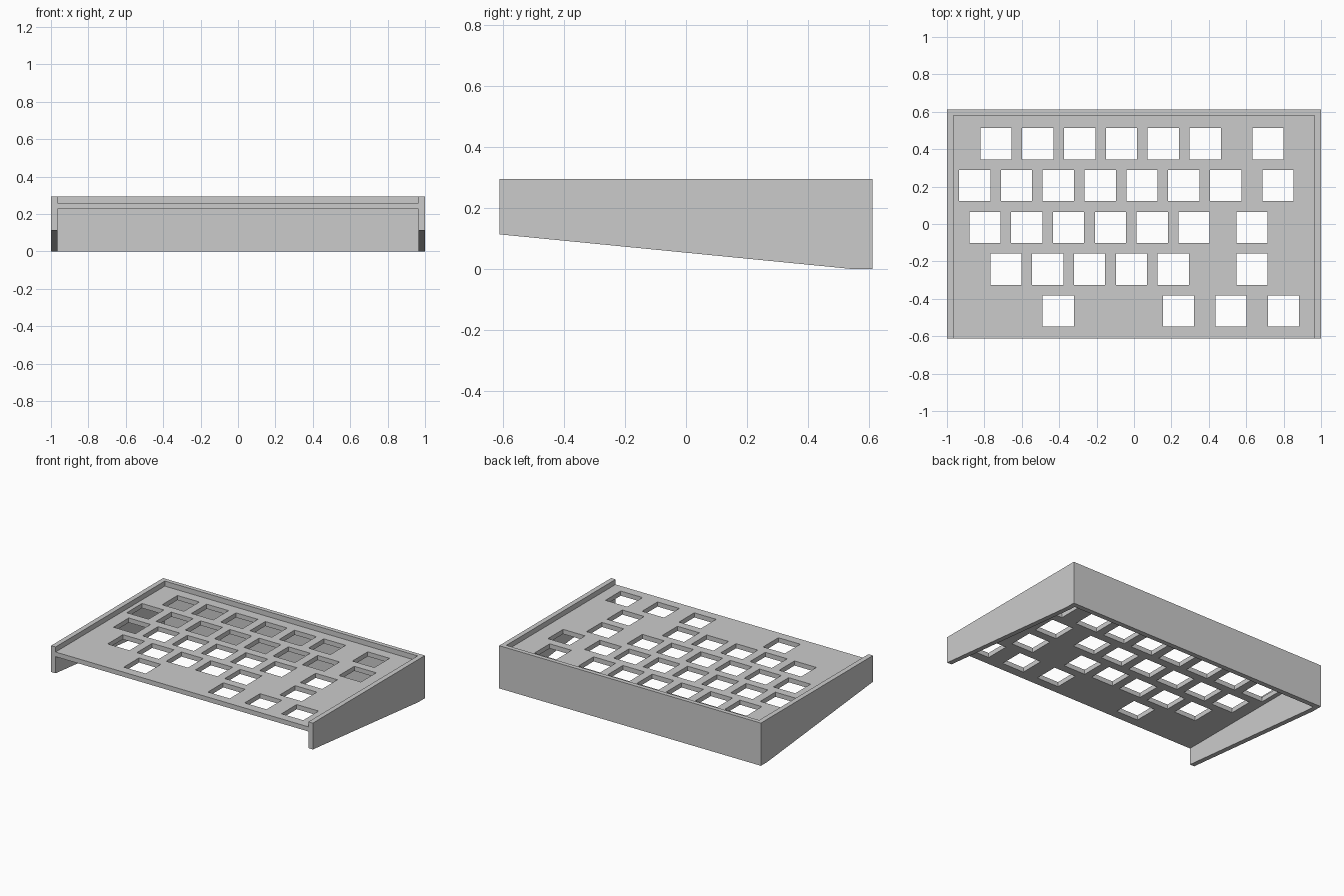
import bpy
import bmesh

if "Cube" in bpy.data.objects:
    bpy.data.objects.remove(bpy.data.objects["Cube"], do_unlink=True)

WALL = 0.034          # side and back wall thickness
DEPTH = 0.611         # half depth
TOP = 0.295
PLATE_LOW, PLATE_TOP = 0.228, 0.26
KEY = 0.167           # key opening size
PITCH = 0.2237        # spacing of keys and rows

grey = bpy.data.materials.new("plain_grey")
grey.use_nodes = True
grey.diffuse_color = (0.6, 0.6, 0.6, 1)
grey.node_tree.nodes["Principled BSDF"].inputs["Base Color"].default_value = (0.6, 0.6, 0.6, 1)


def make_object(name, bm):
    bmesh.ops.recalc_face_normals(bm, faces=bm.faces)
    mesh = bpy.data.meshes.new(name)
    bm.to_mesh(mesh)
    bm.free()
    mesh.materials.append(grey)
    obj = bpy.data.objects.new(name, mesh)
    bpy.context.collection.objects.link(obj)
    return obj


def add_box(bm, low, high):
    corners = bmesh.ops.create_cube(bm, size=1)["verts"]
    for v in corners:
        for i in range(3):
            v.co[i] = high[i] if v.co[i] > 0 else low[i]


# Case body: wedge-shaped side profile extruded across the width
bm = bmesh.new()
profile = [(-DEPTH, 0.113), (0.54, 0), (DEPTH, 0), (DEPTH, TOP), (-DEPTH, TOP)]
side = bm.faces.new([bm.verts.new((-1, y, z)) for y, z in profile])
swept = bmesh.ops.extrude_face_region(bm, geom=[side])["geom"]
bmesh.ops.translate(bm, vec=(2, 0, 0),
                    verts=[g for g in swept if isinstance(g, bmesh.types.BMVert)])
case = make_object("keyboard_case", bm)

# Recesses above and below the key plate, both open at the front
inner = 1 - WALL
pockets = bmesh.new()
add_box(pockets, (-inner, -1, PLATE_TOP), (inner, DEPTH - 0.03, 1))
add_box(pockets, (-inner, -1, -1), (inner, DEPTH - WALL, PLATE_LOW))

# Key openings: first key, number of evenly spaced keys, then separate keys
rows = [
    (-0.738, 6, [0.716]),
    (-0.852, 7, [0.770]),
    (-0.797, 6, [0.631]),
    (-0.685, 5, [0.631]),
    (-0.405, 1, [0.238, 0.519, 0.800]),
]
openings = bmesh.new()
half = KEY / 2
for r, (first, count, extras) in enumerate(rows):
    y = 0.429 - r * PITCH
    for x in [first + i * PITCH for i in range(count)] + extras:
        add_box(openings, (x - half, y - half, PLATE_LOW - 0.05),
                (x + half, y + half, PLATE_TOP + 0.05))

# Cut the case
for name, cutter_mesh in (("pocket_cutter", pockets), ("key_cutter", openings)):
    cutter = make_object(name, cutter_mesh)
    cutter.hide_render = True
    cutter.hide_viewport = True
    cutter.display_type = 'WIRE'
    cut = case.modifiers.new(name, 'BOOLEAN')
    cut.operation = 'DIFFERENCE'
    cut.solver = 'EXACT'
    cut.object = cutter

# Bake the cuts and drop the cutters
bpy.context.view_layer.update()
evaluated = case.evaluated_get(bpy.context.evaluated_depsgraph_get())
finished = bpy.data.meshes.new_from_object(evaluated)
case.modifiers.clear()
case.data = finished
for name in ("pocket_cutter", "key_cutter"):
    bpy.data.objects.remove(bpy.data.objects[name], do_unlink=True)
